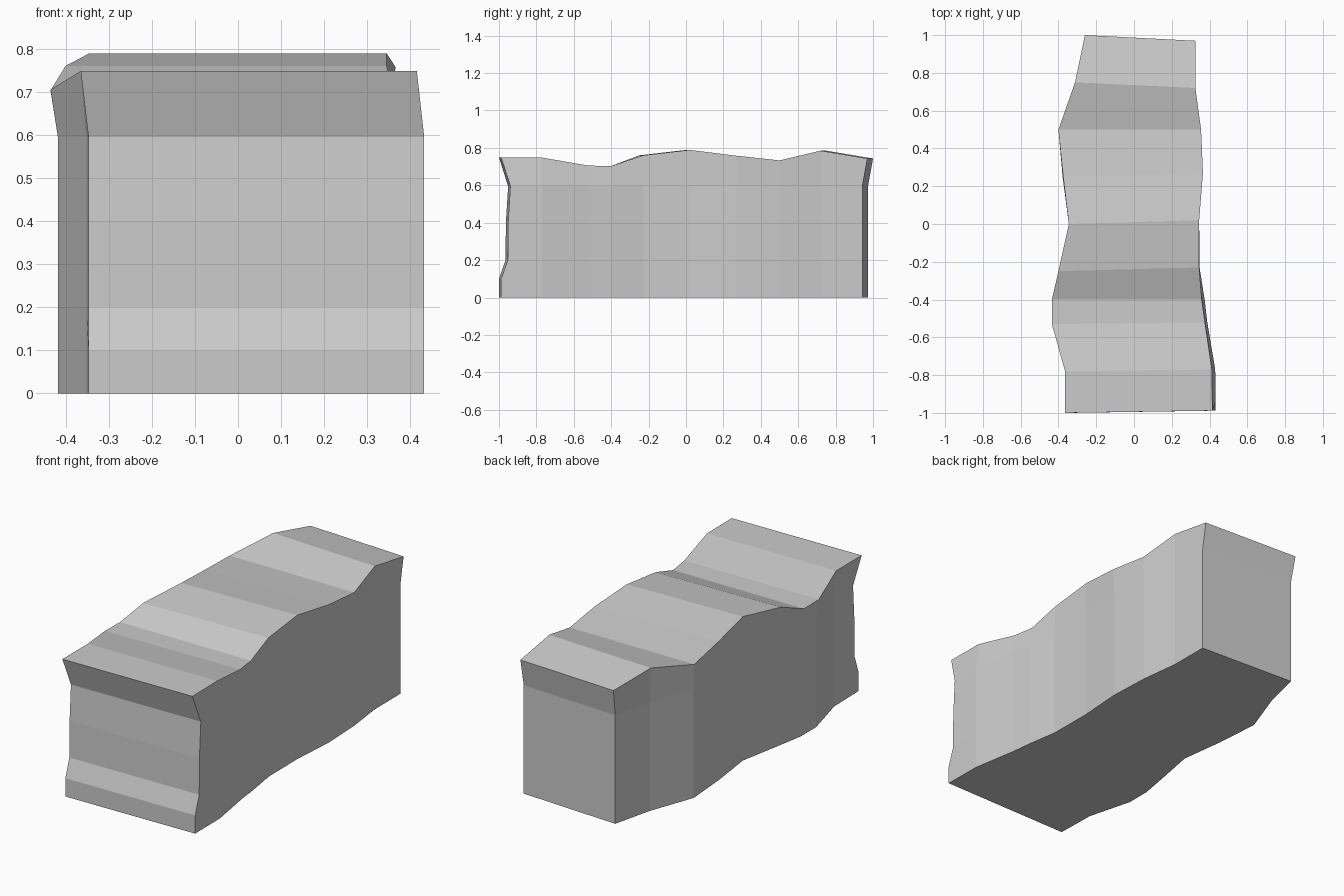
import bpy, bmesh

# Stations front to back: left (x, y), right (x, y), crest height,
# base x on the left and right (below the chamfer line)
stations = [
    (-0.365, -1.00, 0.415, -0.988, 0.748, -0.347, 0.432),
    (-0.365, -0.78, 0.412, -0.77, 0.748, -0.352, 0.430),
    (-0.435, -0.53, 0.375, -0.52, 0.705, -0.418, 0.388),
    (-0.435, -0.40, 0.358, -0.40, 0.703, -0.418, 0.374),
    (-0.400, -0.25, 0.345, -0.23, 0.760, -0.392, 0.347),
    (-0.345, 0.00, 0.345, 0.02, 0.789, -0.345, 0.345),
    (-0.375, 0.25, 0.365, 0.27, 0.758, -0.378, 0.362),
    (-0.400, 0.50, 0.355, 0.50, 0.733, -0.397, 0.352),
    (-0.312, 0.75, 0.325, 0.72, 0.785, -0.306, 0.325),
    (-0.260, 1.00, 0.325, 0.97, 0.743, -0.252, 0.324),
]
# Side levels, with how far the front and back ends step inwards at each
levels = [(0.0, 0.0, 0.027), (0.1, 0.0, 0.027), (0.2, 0.035, 0.027),
          (0.4, 0.037, 0.027), (0.595, 0.049, 0.027), (None, 0.0, 0.0)]

bm = bmesh.new()
rings = []
for i, (xl, yl, xr, yr, crest, bl, br) in enumerate(stations):
    left, right = [], []
    for z, front_in, back_in in levels:
        dy = front_in if i == 0 else -back_in if i == len(stations) - 1 else 0
        top = z is None
        h = crest if top else z
        left.append(bm.verts.new((xl if top else bl, yl + dy, h)))
        right.append(bm.verts.new((xr if top else br, yr + dy, h)))
    rings.append((left, right))

# Sides, top and underside
for (l0, r0), (l1, r1) in zip(rings, rings[1:]):
    loop0, loop1 = l0 + r0[::-1], l1 + r1[::-1]
    n = len(loop0)
    for k in range(n):
        m = (k + 1) % n
        bm.faces.new((loop0[k], loop0[m], loop1[m], loop1[k]))

# Front and back ends as horizontal strips
for l, r in (rings[0], rings[-1]):
    for k in range(len(levels) - 1):
        bm.faces.new((l[k], r[k], r[k + 1], l[k + 1]))

bmesh.ops.recalc_face_normals(bm, faces=bm.faces)
mesh = bpy.data.meshes.new("rock_block")
bm.to_mesh(mesh)
bm.free()
block = bpy.data.objects.new("rock_block", mesh)
bpy.context.collection.objects.link(block)
